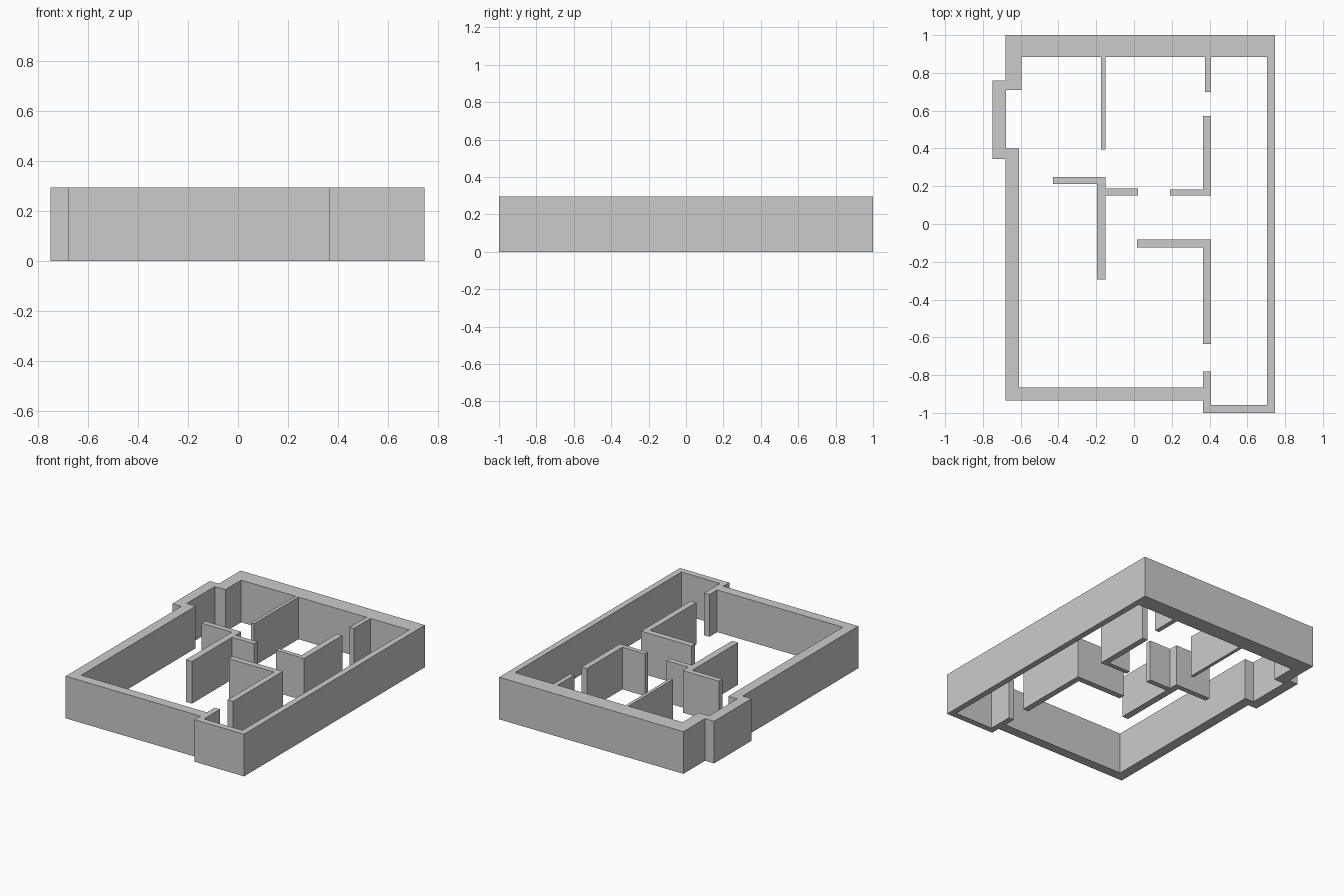
import bpy
import bmesh
from mathutils import Vector

cube = bpy.data.objects.get("Cube")
if cube:
    bpy.data.objects.remove(cube, do_unlink=True)

HEIGHT = 0.295

GREY = (0.6, 0.6, 0.6, 1.0)
plaster = bpy.data.materials.new("light_grey_plaster")
plaster.use_nodes = True
plaster.diffuse_color = GREY
plaster.node_tree.nodes["Principled BSDF"].inputs["Base Color"].default_value = GREY


def wall(name, *loops):
    """Raise a floor-plan outline, with optional inner loops as holes, to wall height."""
    bm = bmesh.new()
    edges = []
    for loop in loops:
        verts = [bm.verts.new((x, y, 0)) for x, y in loop]
        edges += [bm.edges.new((a, b)) for a, b in zip(verts, verts[1:] + verts[:1])]
    bmesh.ops.triangle_fill(bm, edges=edges, use_beauty=True, normal=(0, 0, 1))
    raised = bmesh.ops.extrude_face_region(bm, geom=bm.faces[:], use_keep_orig=True)
    top = [g for g in raised["geom"] if isinstance(g, bmesh.types.BMVert)]
    bmesh.ops.translate(bm, verts=top, vec=Vector((0, 0, HEIGHT)))
    bmesh.ops.recalc_face_normals(bm, faces=bm.faces[:])
    # Merge the flat triangles back into clean faces
    bmesh.ops.dissolve_limit(bm, angle_limit=0.01, verts=bm.verts[:], edges=bm.edges[:])
    mesh = bpy.data.meshes.new(name)
    bm.to_mesh(mesh)
    bm.free()
    mesh.materials.append(plaster)
    obj = bpy.data.objects.new(name, mesh)
    bpy.context.collection.objects.link(obj)
    return obj


def rect(left, right, front, back):
    return [(left, front), (right, front), (right, back), (left, back)]


# Outer walls: outside line with the side bay and front step, then inside line
outside = [(-0.68, 1), (-0.68, 0.76), (-0.75, 0.76), (-0.75, 0.345),
           (-0.68, 0.345), (-0.68, -0.935), (0.365, -0.935),
           (0.365, -1), (0.747, -1), (0.747, 1)]
inside = [(-0.595, 0.885), (-0.595, 0.71), (-0.677, 0.71), (-0.677, 0.4),
          (-0.608, 0.4), (-0.608, -0.866), (0.365, -0.866), (0.365, -0.78),
          (0.407, -0.78), (0.407, -0.957), (0.705, -0.957), (0.705, 0.885)]
wall("outer_walls", outside, inside)

# Dividers standing against the back wall
wall("back_divider", rect(-0.175, -0.152, 0.395, 0.885))
wall("back_stub", rect(0.375, 0.407, 0.7, 0.885))

# Free-standing room partitions
wall("right_partition",
     [(-0.43, 0.25), (-0.43, 0.212), (-0.197, 0.212), (-0.197, -0.295),
      (-0.15, -0.295), (-0.15, 0.15), (0.02, 0.15), (0.02, 0.187),
      (-0.15, 0.187), (-0.15, 0.25)])
wall("back_left_partition",
     [(0.19, 0.15), (0.407, 0.15), (0.407, 0.573), (0.365, 0.573),
      (0.365, 0.183), (0.19, 0.183)])
wall("front_left_partition",
     [(0.016, -0.083), (0.016, -0.125), (0.365, -0.125), (0.365, -0.635),
      (0.407, -0.635), (0.407, -0.083)])
